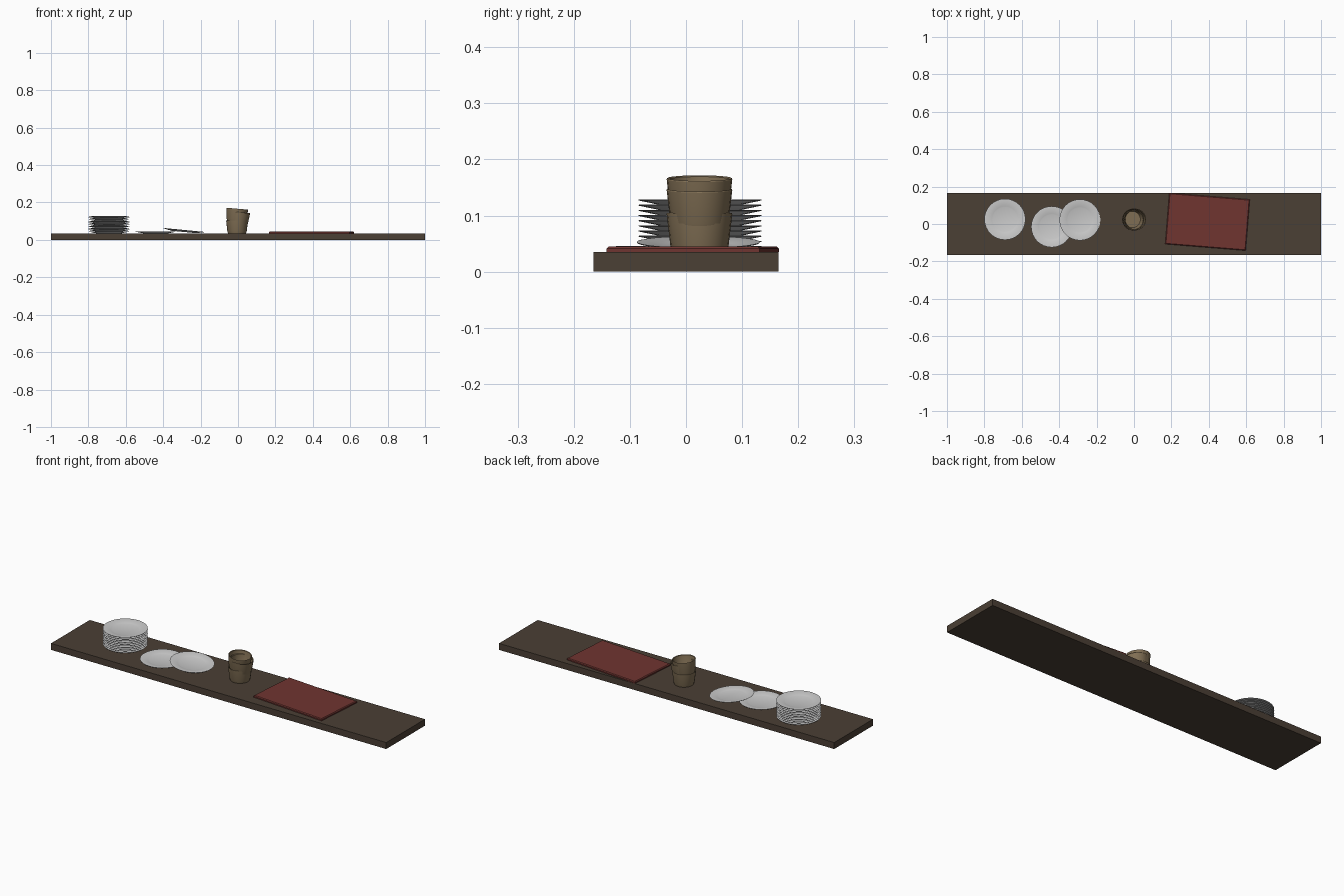
import bpy, bmesh, math
from mathutils import Matrix, Euler

if "Cube" in bpy.data.objects:
    bpy.data.objects.remove(bpy.data.objects["Cube"])


def material(name, rgb):
    m = bpy.data.materials.new(name)
    m.diffuse_color = (*rgb, 1)
    m.use_nodes = True
    m.node_tree.nodes["Principled BSDF"].inputs["Base Color"].default_value = m.diffuse_color
    return m


WOOD = material("dark_wood", (0.07, 0.05, 0.035))
RED = material("red", (0.16, 0.035, 0.03))
CLAY = material("tan_clay", (0.22, 0.16, 0.09))


def finish(bm, name, mat, loc, rot, smooth=None):
    bmesh.ops.recalc_face_normals(bm, faces=bm.faces)
    me = bpy.data.meshes.new(name)
    bm.to_mesh(me)
    bm.free()
    ob = bpy.data.objects.new(name, me)
    bpy.context.collection.objects.link(ob)
    ob.location = loc
    ob.rotation_euler = [math.radians(a) for a in rot]
    if mat:
        me.materials.append(mat)
    if smooth:
        bpy.ops.object.select_all(action='DESELECT')
        ob.select_set(True)
        bpy.context.view_layer.objects.active = ob
        bpy.ops.object.shade_smooth_by_angle(angle=math.radians(smooth))
    return ob


def lathe(name, profile, mat, loc, rot=(0, 0, 0), sides=32):
    """Spin an (r, z) profile that starts and ends on the axis."""
    bm = bmesh.new()
    vs = [bm.verts.new((r, 0, z)) for r, z in profile]
    es = [bm.edges.new(p) for p in zip(vs, vs[1:])]
    bmesh.ops.spin(bm, geom=vs + es, cent=(0, 0, 0), axis=(0, 0, 1),
                   angle=2 * math.pi, steps=sides)
    bmesh.ops.remove_doubles(bm, verts=bm.verts, dist=1e-5)
    return finish(bm, name, mat, loc, rot, 30)


def slab(name, size, mat, loc, rot=(0, 0, 0), chamfer=0):
    bm = bmesh.new()
    bmesh.ops.create_cube(bm, size=1, matrix=Matrix.Diagonal((*size, 1)))
    if chamfer:
        top = [e for e in bm.edges if all(v.co.z > 0 for v in e.verts)]
        bmesh.ops.bevel(bm, geom=top, offset=chamfer, segments=1, affect='EDGES')
    return finish(bm, name, mat, loc, rot)


# shelf board
slab("shelf_board", (2, 0.33, 0.035), WOOD, (0, 0, 0.0175))

# plates: underside, rim, then shallow dish
PLATE = [(0, 0), (0.066, 0), (0.109, 0.009), (0.11, 0.0105), (0.108, 0.0108),
         (0.07, 0.004), (0.065, 0.0025), (0, 0.0025)]
for i in range(10):
    lathe(f"stacked_plate_{i + 1}", PLATE, None, (-0.69, 0.025, 0.035 + i * 0.0092))
lathe("flat_plate", PLATE, None, (-0.44, -0.015, 0.035))
lathe("leaning_plate", PLATE, None, (-0.29, 0.022, 0.0425), (0, 5.5, 0))

# nested cups, each tipped a little
CUP = [(0, 0), (0.048, 0), (0.052, 0.012), (0.0585, 0.068), (0.0575, 0.07),
       (0.054, 0.068), (0.047, 0.012), (0.044, 0.006), (0, 0.006)]
lathe("cup_bottom", CUP, CLAY, (-0.005, 0.024, 0.035), sides=24)
lathe("cup_middle", CUP, CLAY, (0.0, 0.024, 0.078), (0, 5, 0), sides=24)
lathe("cup_top", CUP, CLAY, (-0.01, 0.024, 0.097), (0, 5, 0), sides=24)

# red tray with chamfered upper edge
slab("red_tray", (0.432, 0.274, 0.01), RED, (0.393, 0.012, 0.04), (0, 0, -4.6), 0.004)
